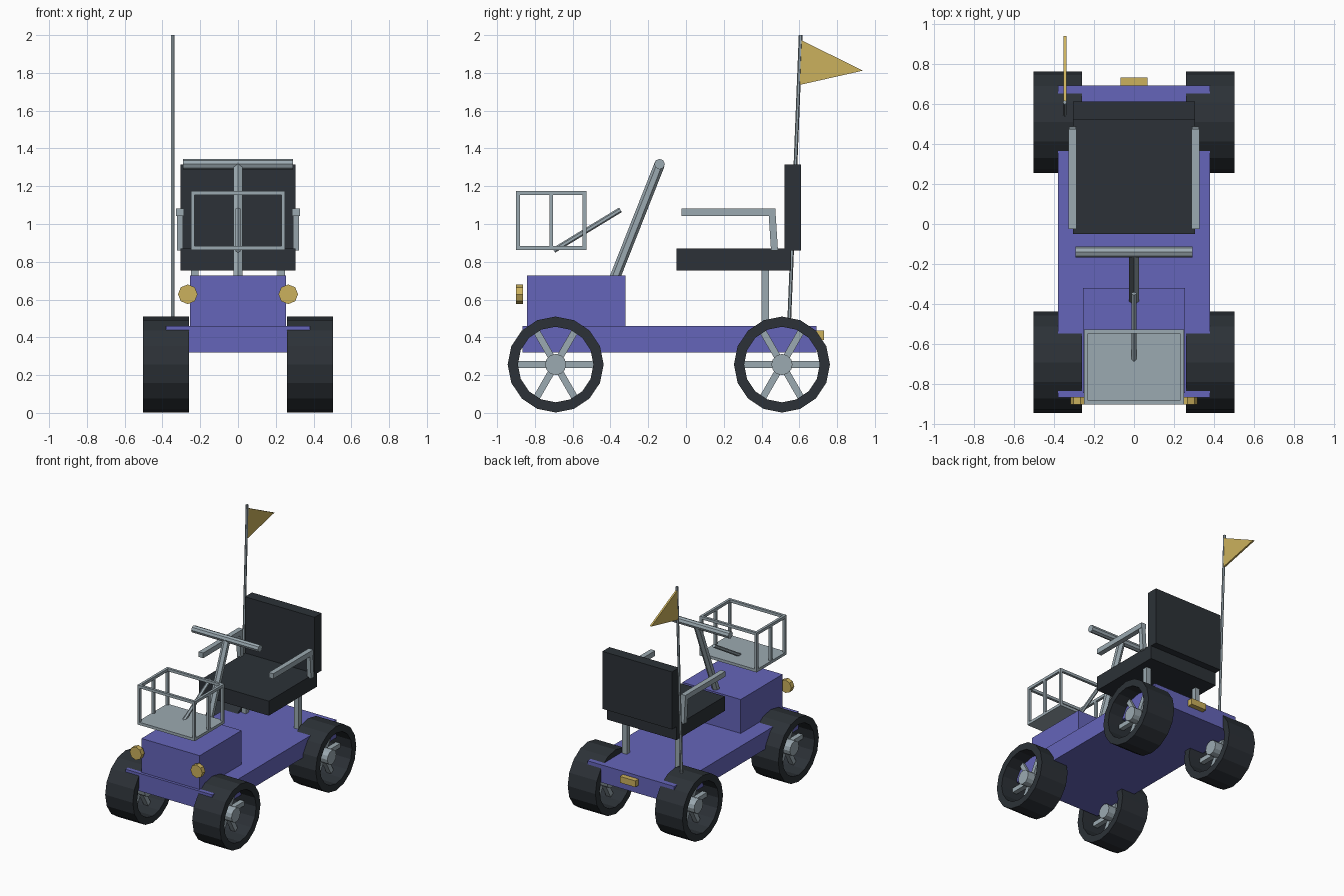
import bpy, bmesh, math
from mathutils import Vector, Matrix

if "Cube" in bpy.data.objects:
    bpy.data.objects.remove(bpy.data.objects["Cube"])


def material(name, rgb):
    m = bpy.data.materials.new(name)
    m.diffuse_color = (*rgb, 1)
    m.use_nodes = True
    m.node_tree.nodes["Principled BSDF"].inputs["Base Color"].default_value = m.diffuse_color
    return m


BLUE = material("blue_paint", (0.13, 0.13, 0.49))
DARK = material("dark_rubber", (0.025, 0.031, 0.038))
STEEL = material("steel", (0.33, 0.40, 0.44))
GOLD = material("gold", (0.60, 0.44, 0.11))


def finish(bm, name, mat):
    bmesh.ops.recalc_face_normals(bm, faces=bm.faces)
    me = bpy.data.meshes.new(name)
    bm.to_mesh(me)
    bm.free()
    me.materials.append(mat)
    ob = bpy.data.objects.new(name, me)
    bpy.context.collection.objects.link(ob)
    return ob


def add_box(bm, x, y, z):
    lo, hi = Vector((x[0], y[0], z[0])), Vector((x[1], y[1], z[1]))
    m = Matrix.Translation((lo + hi) / 2) @ Matrix.Diagonal((*(hi - lo), 1))
    return bmesh.ops.create_cube(bm, size=1, matrix=m)["verts"]


def add_rod(bm, a, b, r, sides):
    a, b = Vector(a), Vector(b)
    d = b - a
    m = Matrix.Translation((a + b) / 2) @ d.to_track_quat('Z', 'Y').to_matrix().to_4x4()
    bmesh.ops.create_cone(bm, cap_ends=True, segments=sides, radius1=r, radius2=r,
                          depth=d.length, matrix=m)


def box(name, mat, x, y, z):
    bm = bmesh.new()
    add_box(bm, x, y, z)
    return finish(bm, name, mat)


def rod(name, mat, a, b, r, sides):
    bm = bmesh.new()
    add_rod(bm, a, b, r, sides)
    return finish(bm, name, mat)


def tire(name, cx, cy, cz):
    # open ring with a rectangular section
    bm = bmesh.new()
    n, section = 16, [(-.121, .254), (.121, .254), (.121, .2), (-.121, .2)]
    rings = []
    for i in range(n):
        t = math.tau * i / n
        rings.append([bm.verts.new((cx + dx, cy + r * math.cos(t), cz + r * math.sin(t)))
                      for dx, r in section])
    for i in range(n):
        p, q = rings[i], rings[(i + 1) % n]
        for k in range(4):
            j = (k + 1) % 4
            bm.faces.new((p[k], p[j], q[j], q[k]))
    finish(bm, name, DARK)


def hub(name, cx, cy, cz):
    # axle hub with six flat spokes
    bm = bmesh.new()
    add_rod(bm, (cx - .085, cy, cz), (cx + .085, cy, cz), .056, 12)
    for i in range(6):
        vs = add_box(bm, (-.02, .02), (.03, .21), (-.018, .018))
        m = Matrix.Translation((cx, cy, cz)) @ Matrix.Rotation(i * math.pi / 3, 4, 'X')
        bmesh.ops.transform(bm, matrix=m, verts=vs)
    finish(bm, name, STEEL)


# chassis and hood
box("chassis", BLUE, (-.38, .38), (-.865, .69), (.32, .46))
box("hood", BLUE, (-.255, .255), (-.843, -.32), (.45, .728))

# wheels
for end, y in (("front", -.69), ("rear", .508)):
    for side, s in (("left", -1), ("right", 1)):
        tire(f"{end}_{side}_tire", s * .381, y, .256)
        hub(f"{end}_{side}_hub", s * .381, y, .256)

# seat
box("seat_cushion", DARK, (-.305, .305), (-.05, .555), (.755, .87))
box("seat_back", DARK, (-.305, .305), (.522, .61), (.86, 1.315))

# paired parts
for side, s in (("left", -1), ("right", 1)):
    def xs(a, b):
        return sorted((s * a, s * b))
    box(f"{side}_seat_support", STEEL, xs(.21, .25), (.4, .44), (.45, .80))
    box(f"{side}_armrest", STEEL, xs(.287, .327), (-.025, .475), (1.042, 1.083))
    bm = bmesh.new()
    for v in add_box(bm, xs(.29, .324), (.45, .487), (.86, 1.045)):
        if v.co.z > 1:
            v.co.y -= .012
    finish(bm, f"{side}_armrest_post", STEEL)
    rod(f"{side}_headlight", GOLD, (s * .266, -.9, .628), (s * .266, -.862, .628), .052, 8)

# tail light
box("tail_light", GOLD, (-.068, .068), (.68, .73), (.385, .435))

# steering
rod("steering_column", STEEL, (0, -.383, .70), (0, -.14, 1.315), .028, 6)
rod("handlebar", STEEL, (-.292, -.14, 1.317), (.292, -.14, 1.317), .028, 8)

# basket: floor, corner and side posts, rails
box("basket_floor", STEEL, (-.25, .25), (-.9, -.527), (.862, .884))
bm = bmesh.new()
h = .01
for x in (-.24, .24):
    for y in (-.89, -.713, -.537):
        add_box(bm, (x - h, x + h), (y - h, y + h), (.87, 1.165))
    add_box(bm, (x - h, x + h), (-.9, -.527), (1.153, 1.175))
for y in (-.89, -.537):
    add_box(bm, (-.25, .25), (y - h, y + h), (1.153, 1.175))
finish(bm, "basket_frame", STEEL)
rod("basket_strut", STEEL, (0, -.70, .86), (0, -.347, 1.075), .014, 6)

# flag and pole
rod("flag_pole", STEEL, (-.345, .545, .45), (-.345, .607, 2.0), .01, 6)
bm = bmesh.new()
f = bm.faces.new([bm.verts.new((-.352, y, z))
                  for y, z in ((.606, 1.975), (.596, 1.735), (.937, 1.812))])
ext = bmesh.ops.extrude_face_region(bm, geom=[f])["geom"]
bmesh.ops.translate(bm, vec=(.014, 0, 0),
                    verts=[v for v in ext if isinstance(v, bmesh.types.BMVert)])
if not f.is_valid or len(bm.faces) < 5:
    bm.faces.new([v for v in bm.verts if v.co.x < -.345])
finish(bm, "flag", GOLD)
